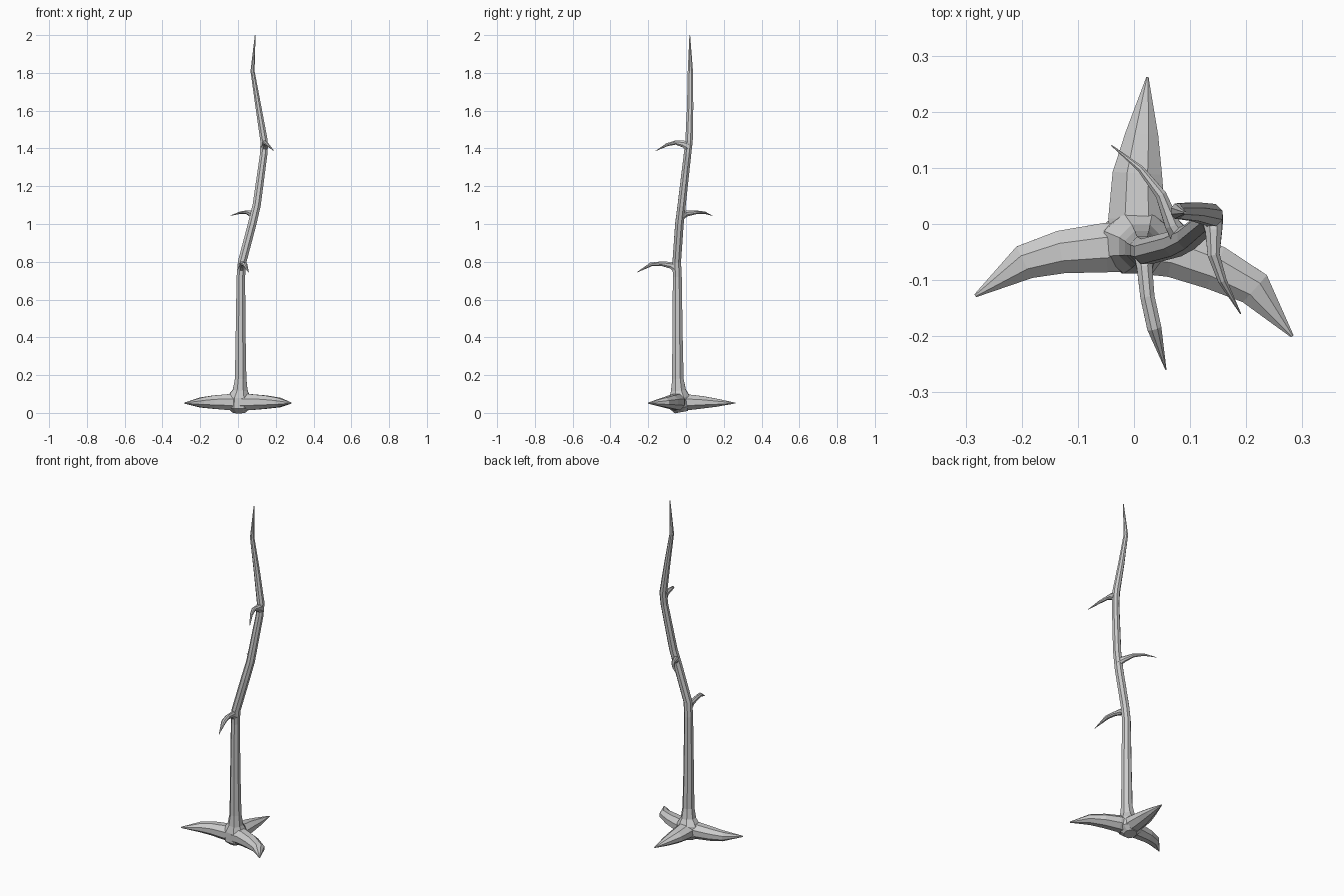
import bpy, bmesh, math
from mathutils import Vector

SIDES = 8


def limb(name, rows, up):
    """Sweep an eight-sided ring; rows are (x, y, z, half_width, half_height), last row is the tip."""
    bm = bmesh.new()
    pts = [Vector(r[:3]) for r in rows]
    up = Vector(up)
    rings = []
    for i, row in enumerate(rows):
        t = (pts[min(i + 1, len(pts) - 1)] - pts[max(i - 1, 0)]).normalized()
        side = t.cross(up).normalized()
        over = side.cross(t).normalized()
        ring = []
        for k in range(SIDES):
            a = 2 * math.pi * (k + 0.5) / SIDES
            ring.append(bm.verts.new(pts[i] + side * math.cos(a) * row[3] * 1.06
                                     + over * math.sin(a) * row[4] * 1.06))
        rings.append(ring)
    for a, b in zip(rings, rings[1:]):
        for k in range(SIDES):
            n = (k + 1) % SIDES
            bm.faces.new((a[k], a[n], b[n], b[k]))
    bm.faces.new(rings[0][::-1])
    bm.faces.new(rings[-1])
    bmesh.ops.recalc_face_normals(bm, faces=bm.faces[:])
    me = bpy.data.meshes.new(name)
    bm.to_mesh(me)
    bm.free()
    ob = bpy.data.objects.new(name, me)
    bpy.context.collection.objects.link(ob)
    return ob


# Crooked trunk with a flared foot
trunk = limb("thorny_trunk", [
    (0.005, -0.025, 0.004, 0.035, 0.035), (0.005, -0.03, 0.03, 0.065, 0.06),
    (0.007, -0.035, 0.085, 0.062, 0.055), (0.012, -0.04, 0.12, 0.04, 0.04),
    (0.014, -0.043, 0.18, 0.031, 0.031), (0.014, -0.045, 0.40, 0.027, 0.028),
    (0.015, -0.046, 0.72, 0.023, 0.024), (0.022, -0.049, 0.80, 0.023, 0.023),
    (0.075, -0.035, 1.00, 0.023, 0.023), (0.099, -0.023, 1.10, 0.022, 0.022),
    (0.136, 0.008, 1.37, 0.020, 0.020), (0.138, 0.016, 1.44, 0.020, 0.020),
    (0.108, 0.022, 1.62, 0.016, 0.017), (0.077, 0.023, 1.81, 0.011, 0.014),
    (0.091, 0.020, 2.00, 0.002, 0.002)], (0, 1, 0))

# Three spreading roots
root_paths = {
    "left_root": [(0.04, -0.04, 0.055, 0.045, 0.045), (-0.05, -0.042, 0.057, 0.045, 0.043),
                  (-0.13, -0.05, 0.057, 0.039, 0.036), (-0.195, -0.068, 0.055, 0.032, 0.027),
                  (-0.283, -0.128, 0.052, 0.003, 0.003)],
    "right_root": [(-0.03, -0.04, 0.055, 0.045, 0.045), (0.07, -0.051, 0.057, 0.045, 0.043),
                   (0.145, -0.078, 0.057, 0.041, 0.036), (0.215, -0.115, 0.055, 0.033, 0.026),
                   (0.282, -0.200, 0.052, 0.003, 0.003)],
    "back_root": [(0.005, -0.07, 0.055, 0.05, 0.045), (0.005, 0.01, 0.056, 0.052, 0.043),
                  (0.006, 0.09, 0.056, 0.045, 0.033), (0.014, 0.16, 0.054, 0.030, 0.022),
                  (0.024, 0.262, 0.052, 0.002, 0.002)],
}

# Three curved thorns along the trunk
thorn_paths = {
    "lower_thorn": [(0.019, -0.046, 0.765, 0.022, 0.026), (0.019, -0.08, 0.782, 0.014, 0.018),
                    (0.024, -0.13, 0.790, 0.013, 0.012), (0.036, -0.185, 0.786, 0.013, 0.010),
                    (0.057, -0.260, 0.744, 0.001, 0.001)],
    "middle_thorn": [(0.088, -0.03, 1.04, 0.020, 0.024), (0.068, 0.0, 1.055, 0.014, 0.016),
                     (0.048, 0.052, 1.062, 0.010, 0.010), (0.012, 0.098, 1.060, 0.006, 0.006),
                     (-0.04, 0.140, 1.044, 0.001, 0.001)],
    "upper_thorn": [(0.139, 0.012, 1.41, 0.020, 0.026), (0.142, -0.015, 1.424, 0.015, 0.018),
                    (0.142, -0.055, 1.431, 0.011, 0.011), (0.157, -0.10, 1.420, 0.008, 0.008),
                    (0.190, -0.160, 1.387, 0.001, 0.001)],
}

# Fuse every limb into the trunk so no hidden inner walls remain
for name, rows in {**root_paths, **thorn_paths}.items():
    part = limb(name, rows, (0, 0, 1))
    mod = trunk.modifiers.new(name, 'BOOLEAN')
    mod.operation = 'UNION'
    mod.solver = 'EXACT'
    mod.object = part
    bpy.context.view_layer.objects.active = trunk
    bpy.ops.object.modifier_apply(modifier=mod.name)
    bpy.data.objects.remove(part, do_unlink=True)
